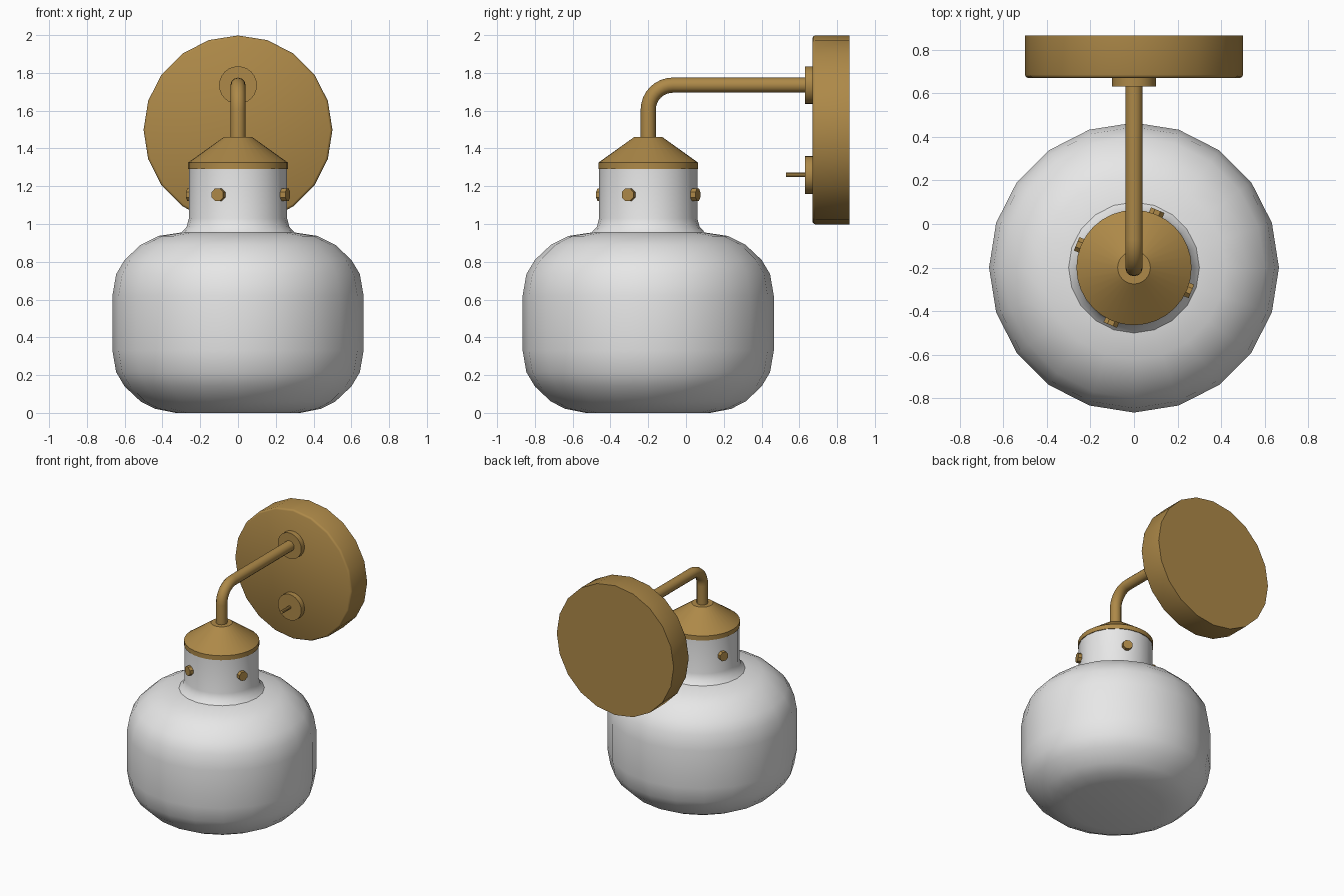
import bpy, bmesh
from math import sin, cos, pi, radians
from mathutils import Matrix, Vector

cube = bpy.data.objects.get("Cube")
if cube:
    bpy.data.objects.remove(cube, do_unlink=True)


def material(name, rgb):
    m = bpy.data.materials.new(name)
    m.use_nodes = True
    m.diffuse_color = (*rgb, 1)
    m.node_tree.nodes["Principled BSDF"].inputs["Base Color"].default_value = (*rgb, 1)
    return m


brass = material("brass", (0.42, 0.25, 0.065))
glass = material("opal_glass", (0.8, 0.8, 0.8))

FORWARD = Vector((0, -1, 0))
UP = Vector((0, 0, 1))


def lathe(name, profile, sides, origin, axis, mat, angle=35):
    """Turn (radius, height) points about an axis through origin; both ends are capped."""
    bm = bmesh.new()
    rings = []
    for r, h in profile:
        rings.append([bm.verts.new((r * cos(2 * pi * i / sides), r * sin(2 * pi * i / sides), h))
                      for i in range(sides)])
    for low, high in zip(rings, rings[1:]):
        for i in range(sides):
            j = (i + 1) % sides
            bm.faces.new((low[i], low[j], high[j], high[i]))
    bm.faces.new(rings[0][::-1])
    bm.faces.new(rings[-1])
    turn = UP.rotation_difference(axis).to_matrix().to_4x4()
    bm.transform(Matrix.Translation(origin) @ turn)
    mesh = bpy.data.meshes.new(name)
    bm.to_mesh(mesh)
    bm.free()
    mesh.materials.append(mat)
    obj = bpy.data.objects.new(name, mesh)
    bpy.context.collection.objects.link(obj)
    bpy.ops.object.select_all(action='DESELECT')
    obj.select_set(True)
    bpy.context.view_layer.objects.active = obj
    bpy.ops.object.shade_smooth_by_angle(angle=radians(angle))
    return obj


def rod(name, radius, start, end, sides, origin, axis, mat=brass):
    return lathe(name, [(radius, start), (radius, end)], sides, origin, axis, mat)


lamp = Vector((0, -0.2, 0))

# Glass shade with a narrow neck
shade_profile = [(0.33, 0), (0.44, 0.022), (0.515, 0.06), (0.6, 0.14), (0.645, 0.215),
                 (0.665, 0.33), (0.665, 0.62), (0.645, 0.735), (0.6, 0.81), (0.515, 0.89),
                 (0.42, 0.937), (0.3, 0.955), (0.272, 0.985), (0.26, 1.03), (0.26, 1.3)]
lathe("glass_shade", shade_profile, 20, lamp, UP, glass)

# Conical cap over the neck
lathe("shade_cap", [(0.264, 1.29), (0.264, 1.325), (0.075, 1.46)], 32, lamp, UP, brass)

# Four thumb screws around the neck
for k in range(4):
    a = radians(67.5 + 90 * k)
    rod(f"neck_screw_{k + 1}", 0.036, 0.23, 0.285, 8, lamp + UP * 1.155,
        Vector((cos(a), sin(a), 0)))

# Round wall plate with a softened front rim
plate = Vector((0, 0.865, 1.498))
lathe("wall_plate", [(0.5, 0), (0.5, 0.18), (0.496, 0.19), (0.487, 0.195)], 20,
      plate, FORWARD, brass, 50)

# Collars for the arm and the switch, and the switch lever
for name, z in (("arm_collar", 1.735), ("switch_collar", 1.26)):
    rod(name, 0.1, 0, 0.045, 24, Vector((0, 0.675, z)), FORWARD)
rod("switch_lever", 0.013, 0, 0.11, 10, Vector((0, 0.64, 1.26)), FORWARD)

# Bent tube arm
bend = 0.13
path = [(0, -0.2, 1.44)]
for i in range(9):
    a = pi / 2 * i / 8
    path.append((0, -0.2 + bend * (1 - cos(a)), 1.735 - bend + bend * sin(a)))
path.append((0, 0.65, 1.735))
curve = bpy.data.curves.new("arm", 'CURVE')
curve.dimensions = '3D'
curve.bevel_depth = 0.04
curve.bevel_resolution = 4
curve.use_fill_caps = True
spline = curve.splines.new('POLY')
spline.points.add(len(path) - 1)
for point, co in zip(spline.points, path):
    point.co = (*co, 1)
spline.use_smooth = True
curve.materials.append(brass)
bpy.context.collection.objects.link(bpy.data.objects.new("arm", curve))
